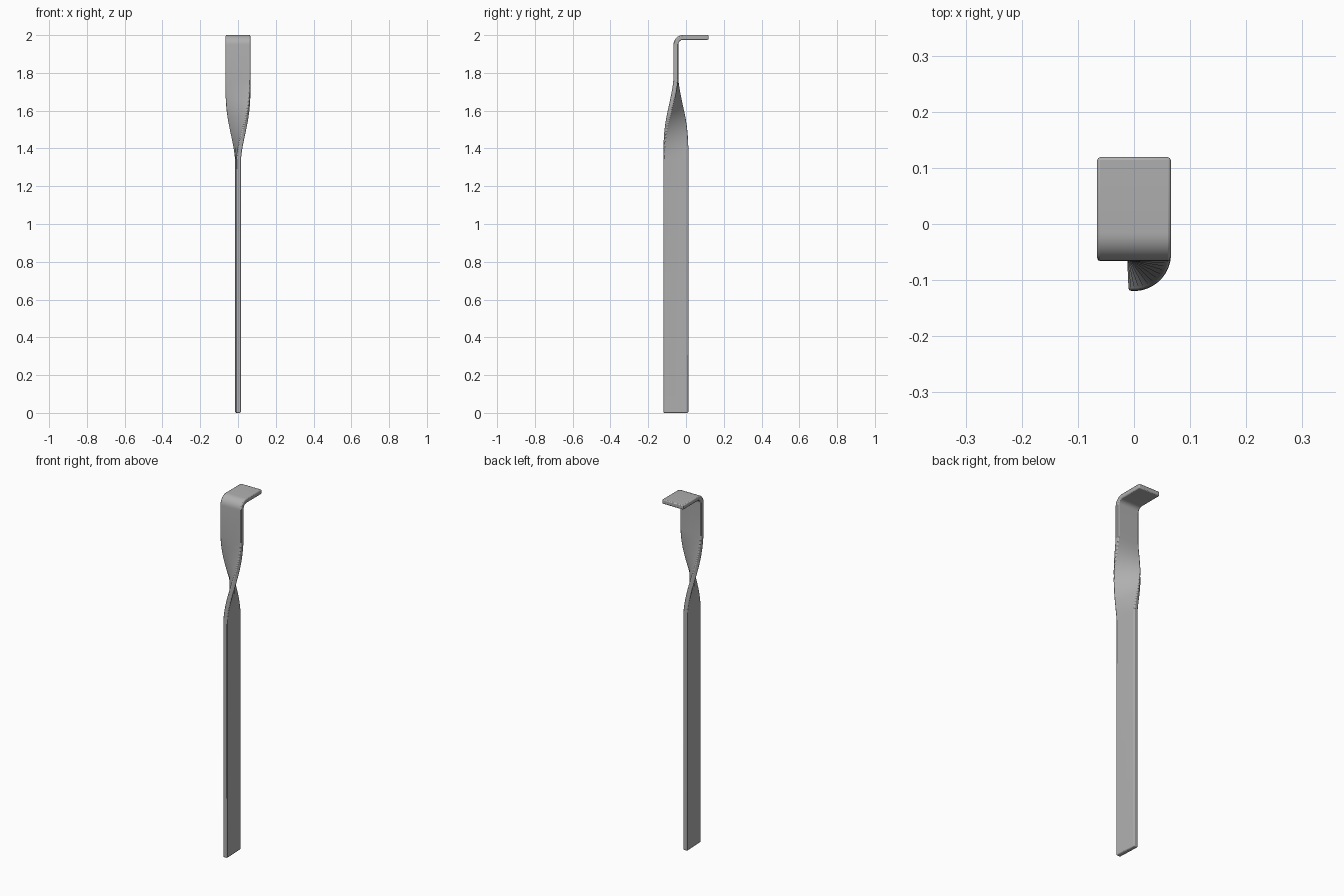
import bpy, bmesh
from math import sin, cos, pi, radians
from mathutils import Vector

if "Cube" in bpy.data.objects:
    bpy.data.objects.remove(bpy.data.objects["Cube"])

W, T = 0.131, 0.025         # strip width and thickness
YC = -0.0535                # centre line of the upright
TW0, TW1, NT = 1.34, 1.77, 12
A0 = -radians(87.5)         # angle of the lower shaft
R, NB = 0.038, 8            # hook bend radius
YEND = 0.119
ZMID = 2.0 - T / 2

# stations: centre, width direction, thickness direction
stations = []

def add(y, z, a=0.0, bend=0.0):
    wide = Vector((cos(a), sin(a), 0))
    thick = Vector((-sin(a), cos(a), 0))
    if bend:
        thick = Vector((0, cos(bend), -sin(bend)))
    stations.append((Vector((0, y, z)), wide, thick))

# straight lower shaft
add(YC, 0, A0)
# quarter twist, gently eased at both ends
for i in range(NT + 1):
    t = i / NT
    e = 0.4 * t + 0.6 * t * t * (3 - 2 * t)
    add(YC, TW0 + (TW1 - TW0) * t, A0 * (1 - e))
# bend into the hook
for i in range(NB + 1):
    b = pi / 2 * i / NB
    add(YC + R * (1 - cos(b)), ZMID - R + R * sin(b), 0, b)
add(YEND, ZMID, 0, pi / 2)

# loft a rectangular section along the stations
section = [(-1, -1), (0, -1), (1, -1), (1, 1), (0, 1), (-1, 1)]
bm = bmesh.new()
rings = [[bm.verts.new(c + w * (u * W / 2) + t * (v * T / 2)) for u, v in section]
         for c, w, t in stations]
n = len(section)
for r0, r1 in zip(rings, rings[1:]):
    for k in range(n):
        bm.faces.new((r0[k], r0[(k + 1) % n], r1[(k + 1) % n], r1[k]))
bm.faces.new(rings[0][::-1])
bm.faces.new(rings[-1])
bmesh.ops.recalc_face_normals(bm, faces=bm.faces)
mesh = bpy.data.meshes.new("twisted_hook_strap")
bm.to_mesh(mesh)
bm.free()
strap = bpy.data.objects.new("twisted_hook_strap", mesh)
bpy.context.collection.objects.link(strap)

# dark grey metal
metal = bpy.data.materials.new("dark_grey_metal")
metal.diffuse_color = (0.43, 0.43, 0.43, 1)
metal.use_nodes = True
metal.node_tree.nodes["Principled BSDF"].inputs["Base Color"].default_value = metal.diffuse_color
mesh.materials.append(metal)

# softened edges
bev = strap.modifiers.new("edge_bevel", 'BEVEL')
bev.width = 0.005
bev.segments = 2
bev.limit_method = 'ANGLE'
bev.angle_limit = pi / 4

bpy.context.view_layer.objects.active = strap
strap.select_set(True)
bpy.ops.object.shade_smooth_by_angle(angle=pi / 6)
